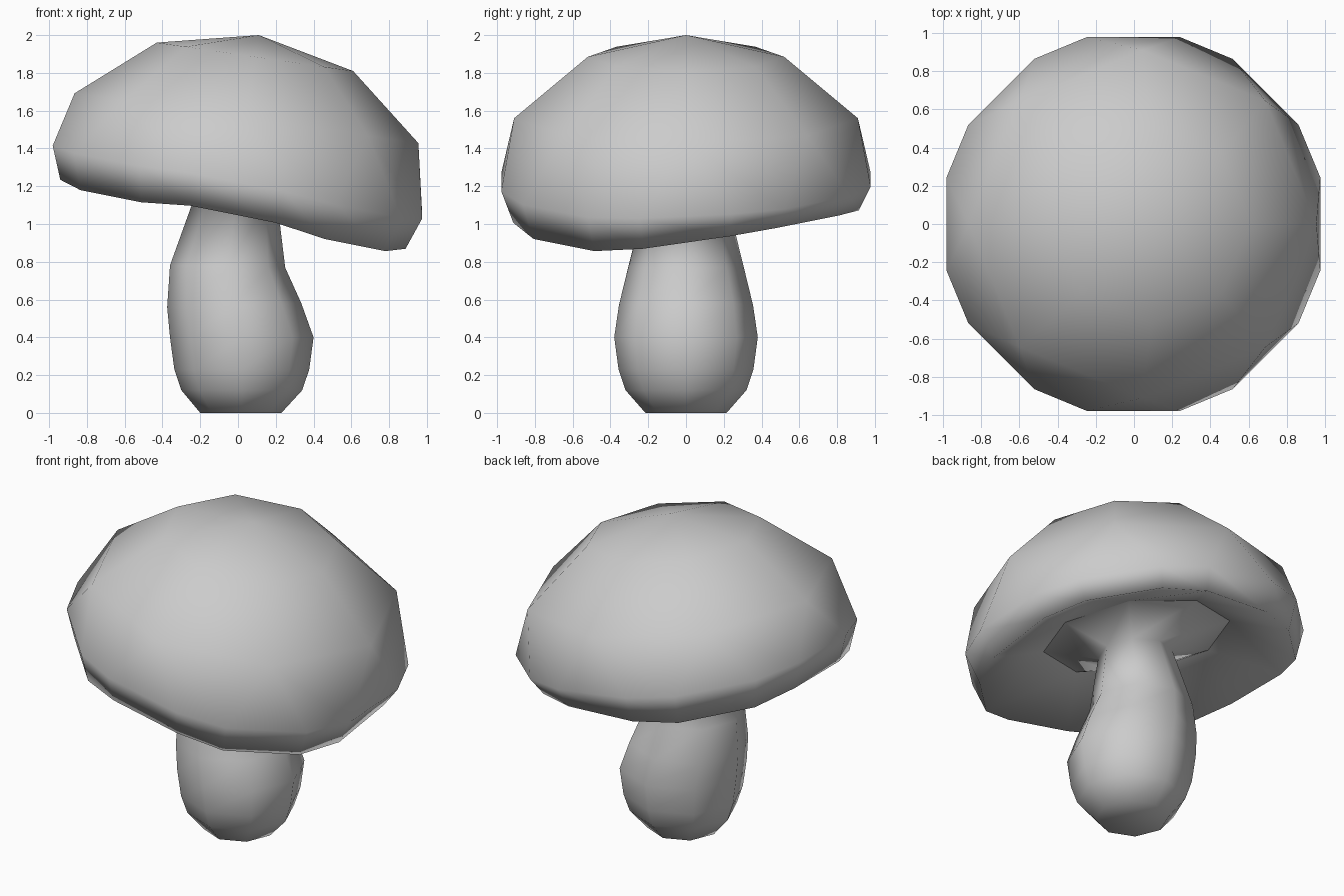
import bpy, bmesh
from math import cos, sin, radians

if "Cube" in bpy.data.objects:
    bpy.data.objects.remove(bpy.data.objects["Cube"])

OCT = [45 * k for k in range(8)]                       # plain octagon
RIM = [45 * k + d for k in range(8) for d in (-14, 14)]  # octagon with split corners
GILLS = (-0.02, 0.55, 1.25, -0.2)                      # ring shared by cap and stem


def ring(bm, angles, cx, r, z, sx=0.0):
    """Ring of vertices on a plane tilted along x by slope sx."""
    out = []
    for a in angles:
        dx, dy = r * cos(radians(a)), r * sin(radians(a))
        out.append(bm.verts.new((cx + dx, dy, z + sx * dx)))
    return out


def wave(verts, corner, side):
    """Lift the rim slightly at the four main corners and on the back right side."""
    for v, a in zip(verts, RIM):
        v.co.z += corner * max(0, cos(radians(4 * a)))
        if a < 135:
            v.co.z += side * max(0, cos(radians(2 * (a - 45))))


def bridge(bm, a, b):
    n = len(a)
    for i in range(n):
        j = (i + 1) % n
        bm.faces.new((a[i], a[j], b[j], b[i]))


def bridge_split(bm, a, b):
    """Join an 8-ring to a 16-ring: a triangle per corner, a quad per side."""
    for k in range(8):
        n = (k + 1) % 8
        bm.faces.new((a[k], b[2 * k], b[2 * k + 1]))
        bm.faces.new((a[k], b[2 * k + 1], b[2 * n], a[n]))


def fan(bm, a, co):
    p = bm.verts.new(co)
    for i in range(len(a)):
        bm.faces.new((a[i], a[(i + 1) % len(a)], p))


def finish(bm, name):
    bmesh.ops.recalc_face_normals(bm, faces=bm.faces)
    for f in bm.faces:
        f.smooth = True
    me = bpy.data.meshes.new(name)
    bm.to_mesh(me)
    bm.free()
    bpy.context.collection.objects.link(bpy.data.objects.new(name, me))


# Cap: tilted dome, wavy rim, hollow underside open where the stem flares in
bm = bmesh.new()
crown = ring(bm, OCT, 0.09, 0.52, 1.885, -0.145)
shoulder = ring(bm, OCT, 0.045, 0.91, 1.56, -0.145)
widest = ring(bm, RIM, -0.003, 1.008, 1.205, -0.197)
lip = ring(bm, RIM, -0.027, 0.942, 1.018, -0.2)
wave(widest, 0.03, 0.05)
wave(lip, 0.06, 0.14)
gills = ring(bm, OCT, *GILLS)
fan(bm, crown, (0.11, 0, 2.0))
bridge(bm, crown, shoulder)
bridge_split(bm, shoulder, widest)
bridge(bm, widest, lip)
bridge_split(bm, gills, lip)
finish(bm, "mushroom_cap")

# Stem: bulging eight-sided stalk flaring into the gills; (centre x, radius, z, tilt)
bm = bmesh.new()
rows = [(0.015, 0.215, 0.0, 0), (0.02, 0.32, 0.12, 0), (0.02, 0.357, 0.23, 0),
        (0.02, 0.38, 0.4, 0), (-0.02, 0.355, 0.57, 0.03),
        (-0.055, 0.305, 0.775, -0.02), (-0.01, 0.22, 1.12, -0.1), GILLS]
loops = [ring(bm, OCT, *row) for row in rows]
for a, b in zip(loops, loops[1:]):
    bridge(bm, a, b)
bm.faces.new(loops[0][::-1])
finish(bm, "mushroom_stem")
